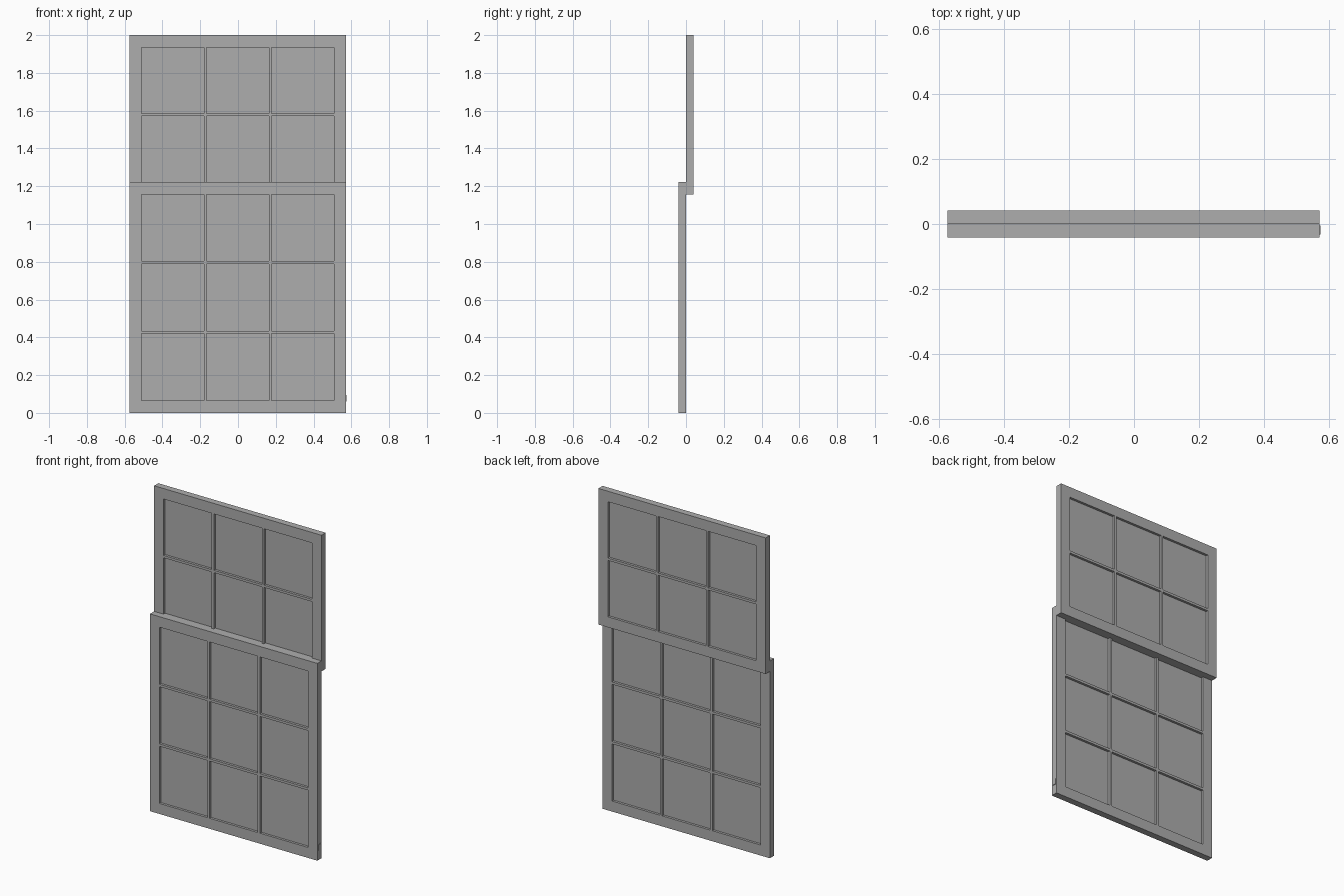
import bpy, bmesh
from mathutils import Vector

cube = bpy.data.objects.get("Cube")
if cube:
    bpy.data.objects.remove(cube, do_unlink=True)

LEFT, RIGHT = -0.575, 0.572   # outer sides of both sashes
THICK = 0.041                 # sash thickness
BORDER = 0.065                # stile and rail width
BAR = 0.015                   # glazing bar width
RECESS = 0.015                # depth of the panes below the frame

grey = bpy.data.materials.new("window grey")
grey.use_nodes = True
colour = (0.42, 0.42, 0.42, 1)
grey.diffuse_color = colour
grey.node_tree.nodes["Principled BSDF"].inputs["Base Color"].default_value = colour


def box(lo, hi):
    bm = bmesh.new()
    bmesh.ops.create_cube(bm, size=1)
    lo, hi = Vector(lo), Vector(hi)
    for v in bm.verts:
        v.co = (lo + hi) / 2 + v.co * (hi - lo)
    return bm


def finish(name, bm):
    mesh = bpy.data.meshes.new(name)
    bm.to_mesh(mesh)
    bm.free()
    mesh.materials.append(grey)
    ob = bpy.data.objects.new(name, mesh)
    bpy.context.collection.objects.link(ob)
    return ob


def pane_spans(lo, hi, count):
    """Start and end of each pane along one direction."""
    lo, hi = lo + BORDER, hi - BORDER
    size = (hi - lo - BAR * (count - 1)) / count
    return [(lo + i * (size + BAR), lo + i * (size + BAR) + size) for i in range(count)]


def within(value, spans):
    return any(a < value < b for a, b in spans)


def sash(name, front, bottom, top, rows):
    bm = box((LEFT, front, bottom), (RIGHT, front + THICK, top))
    columns, levels = pane_spans(LEFT, RIGHT, 3), pane_spans(bottom, top, rows)
    # Cut the slab along every pane edge
    for axis, spans in (((1, 0, 0), columns), ((0, 0, 1), levels)):
        for span in spans:
            for d in span:
                bmesh.ops.bisect_plane(bm, geom=bm.verts[:] + bm.edges[:] + bm.faces[:],
                                       plane_co=Vector(axis) * d, plane_no=axis)
    # Sink the panes on the front and the back
    bm.normal_update()
    panes = []
    for f in bm.faces:
        c = f.calc_center_median()
        if abs(f.normal.y) > 0.9 and within(c.x, columns) and within(c.z, levels):
            panes.append(f)
    shifts = [f.normal * -RECESS for f in panes]
    sunk = bmesh.ops.extrude_discrete_faces(bm, faces=panes)["faces"]
    for f, shift in zip(sunk, shifts):
        bmesh.ops.translate(bm, vec=shift, verts=f.verts)
    bmesh.ops.recalc_face_normals(bm, faces=bm.faces[:])
    return finish(name, bm)


sash("lower_sash", -THICK, 0, 1.222, 3)
sash("upper_sash", 0, 1.157, 2, 2)

# Small plate on the side of the lower sash
finish("side_plate", box((RIGHT - 0.002, -0.032, 0.06), (0.575, -0.004, 0.095)))
